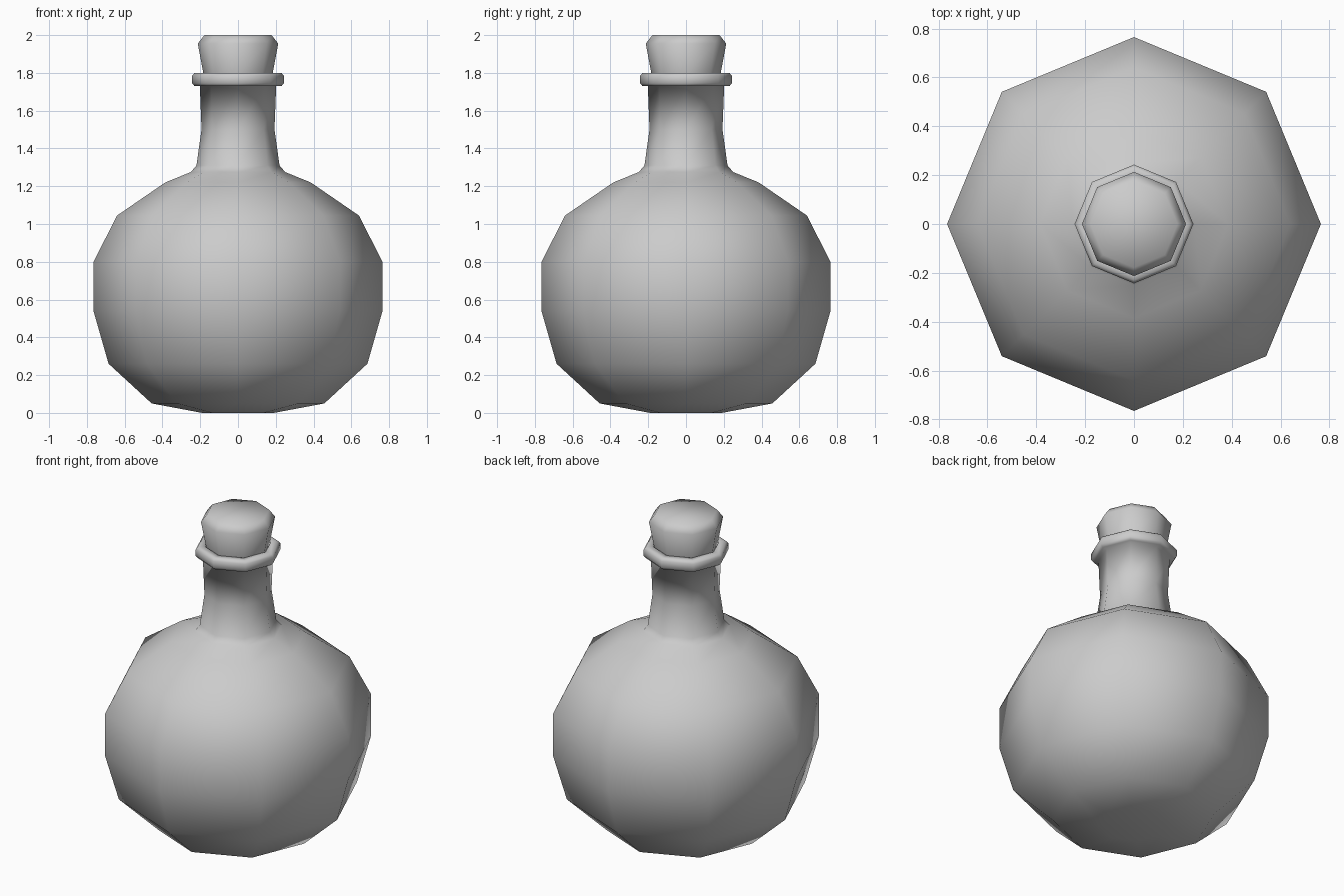
import bpy, bmesh, math

if "Cube" in bpy.data.objects:
    bpy.data.objects.remove(bpy.data.objects["Cube"])

SIDES = 8


def lathe(name, profile, cap_start=False, cap_end=False):
    """Spin a (radius, height) profile into an eight-sided smooth solid."""
    bm = bmesh.new()
    rings = []
    for r, z in profile:
        rings.append([bm.verts.new((r * math.cos(2 * math.pi * i / SIDES),
                                    r * math.sin(2 * math.pi * i / SIDES), z))
                      for i in range(SIDES)])
    for a, b in zip(rings, rings[1:]):
        for i in range(SIDES):
            j = (i + 1) % SIDES
            bm.faces.new((a[i], a[j], b[j], b[i]))
    if cap_start:
        bm.faces.new(rings[0][::-1])
    if cap_end:
        bm.faces.new(rings[-1])
    for f in bm.faces:
        f.smooth = True
    mesh = bpy.data.meshes.new(name)
    bm.to_mesh(mesh)
    bm.free()
    obj = bpy.data.objects.new(name, mesh)
    bpy.context.collection.objects.link(obj)
    return obj


# Round flask body, neck and rolled lip, turning inside the mouth
lathe("flask", [
    (0.19, 0.0), (0.457, 0.05), (0.685, 0.26), (0.765, 0.54),
    (0.765, 0.80), (0.64, 1.045), (0.385, 1.22), (0.25, 1.275),
    (0.22, 1.31), (0.193, 1.50), (0.202, 1.73),
    (0.23, 1.73), (0.243, 1.745), (0.243, 1.785), (0.23, 1.80),
    (0.19, 1.80), (0.18, 1.77),
], cap_start=True)

# Tapered stopper with a chamfered top
lathe("stopper", [
    (0.165, 1.70), (0.182, 1.79), (0.213, 1.955), (0.178, 2.0),
], cap_start=True, cap_end=True)
